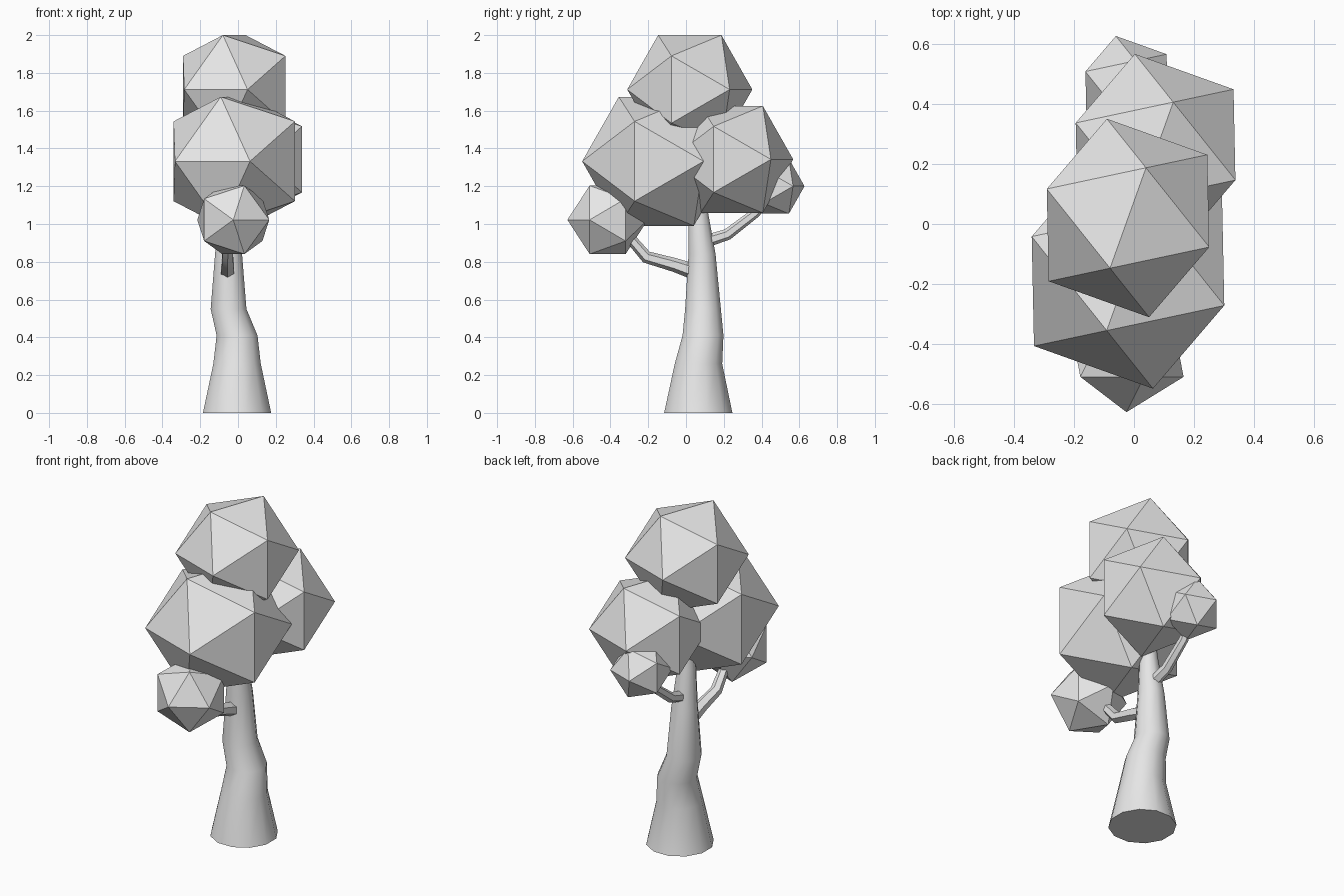
import bpy, bmesh
from math import radians, cos, sin, pi
from mathutils import Vector, Matrix

cube = bpy.data.objects.get("Cube")
if cube:
    bpy.data.objects.remove(cube)

grey = bpy.data.materials.new("light_grey")
grey.use_nodes = True
grey.diffuse_color = (0.8, 0.8, 0.8, 1)
grey.node_tree.nodes["Principled BSDF"].inputs["Base Color"].default_value = (0.8, 0.8, 0.8, 1)


def finish(name, bm, smooth_angle=None):
    bmesh.ops.recalc_face_normals(bm, faces=bm.faces)
    mesh = bpy.data.meshes.new(name)
    bm.to_mesh(mesh)
    bm.free()
    mesh.materials.append(grey)
    obj = bpy.data.objects.new(name, mesh)
    bpy.context.collection.objects.link(obj)
    if smooth_angle:
        bpy.ops.object.select_all(action='DESELECT')
        obj.select_set(True)
        bpy.context.view_layer.objects.active = obj
        bpy.ops.object.shade_smooth_by_angle(angle=radians(smooth_angle))
    return obj


def foliage(name, centre, half_edge, turn):
    """Icosahedron resting with an edge on top; turn is that edge's heading."""
    bm = bmesh.new()
    phi = (1 + 5 ** 0.5) / 2
    for a in (-1, 1):
        for b in (-phi, phi):
            for co in ((a, 0, b), (b, a, 0), (0, b, a)):
                bm.verts.new(Vector(co) * half_edge)
    bmesh.ops.convex_hull(bm, input=bm.verts)
    bm.transform(Matrix.Translation(centre) @ Matrix.Rotation(radians(turn), 4, 'Z'))
    finish(name, bm)


def tube(name, rings, sides, flat=False):
    """Skin circles (x, y, z, radius); flat keeps the circles level."""
    bm = bmesh.new()
    points = [Vector(r[:3]) for r in rings]
    loops = []
    for i, p in enumerate(points):
        along = points[min(i + 1, len(points) - 1)] - points[max(i - 1, 0)]
        if flat:
            along = Vector((0, 0, 1))
        side = Vector((1, 0, 0))
        other = along.cross(side).normalized()
        side = other.cross(along).normalized()
        angles = [2 * pi * (k + 0.5) / sides for k in range(sides)]
        loops.append([bm.verts.new(p + rings[i][3] * (side * cos(t) + other * sin(t)))
                      for t in angles])
    for low, high in zip(loops, loops[1:]):
        for k in range(sides):
            n = (k + 1) % sides
            bm.faces.new((low[k], low[n], high[n], high[k]))
    bm.faces.new(loops[0])
    bm.faces.new(loops[-1])
    finish(name, bm, 35)


# Trunk, flared at the base and kinked in the middle
tube("trunk", [(-0.005, 0.065, 0, 0.187), (-0.005, 0.066, 0.26, 0.13),
               (-0.005, 0.09, 0.41, 0.112), (-0.05, 0.09, 0.55, 0.098),
               (-0.05, 0.085, 0.84, 0.074), (-0.05, 0.065, 1.07, 0.052),
               (-0.05, 0.06, 1.2, 0.04)], 12, flat=True)

# Branches
tube("front_branch", [(-0.055, 0.05, 0.745, 0.042), (-0.055, -0.06, 0.783, 0.037),
                      (-0.055, -0.21, 0.825, 0.033), (-0.05, -0.3, 0.93, 0.028),
                      (-0.03, -0.4, 1.02, 0.02)], 6)
tube("back_branch", [(-0.05, 0.08, 0.9, 0.034), (-0.05, 0.22, 0.945, 0.03),
                     (-0.045, 0.37, 1.06, 0.026), (-0.03, 0.45, 1.16, 0.02)], 6)

# Foliage clumps
foliage("top_foliage", (-0.02, 0.02, 1.712), 0.178, 70.3)
foliage("front_foliage", (-0.02, -0.157, 1.332), 0.211, 70.3)
foliage("back_foliage", (0.072, 0.242, 1.342), 0.175, 70.3)
foliage("small_front_foliage", (-0.025, -0.415, 1.022), 0.112, 121.7)
foliage("small_back_foliage", (-0.025, 0.46, 1.2), 0.09, 70.3)
